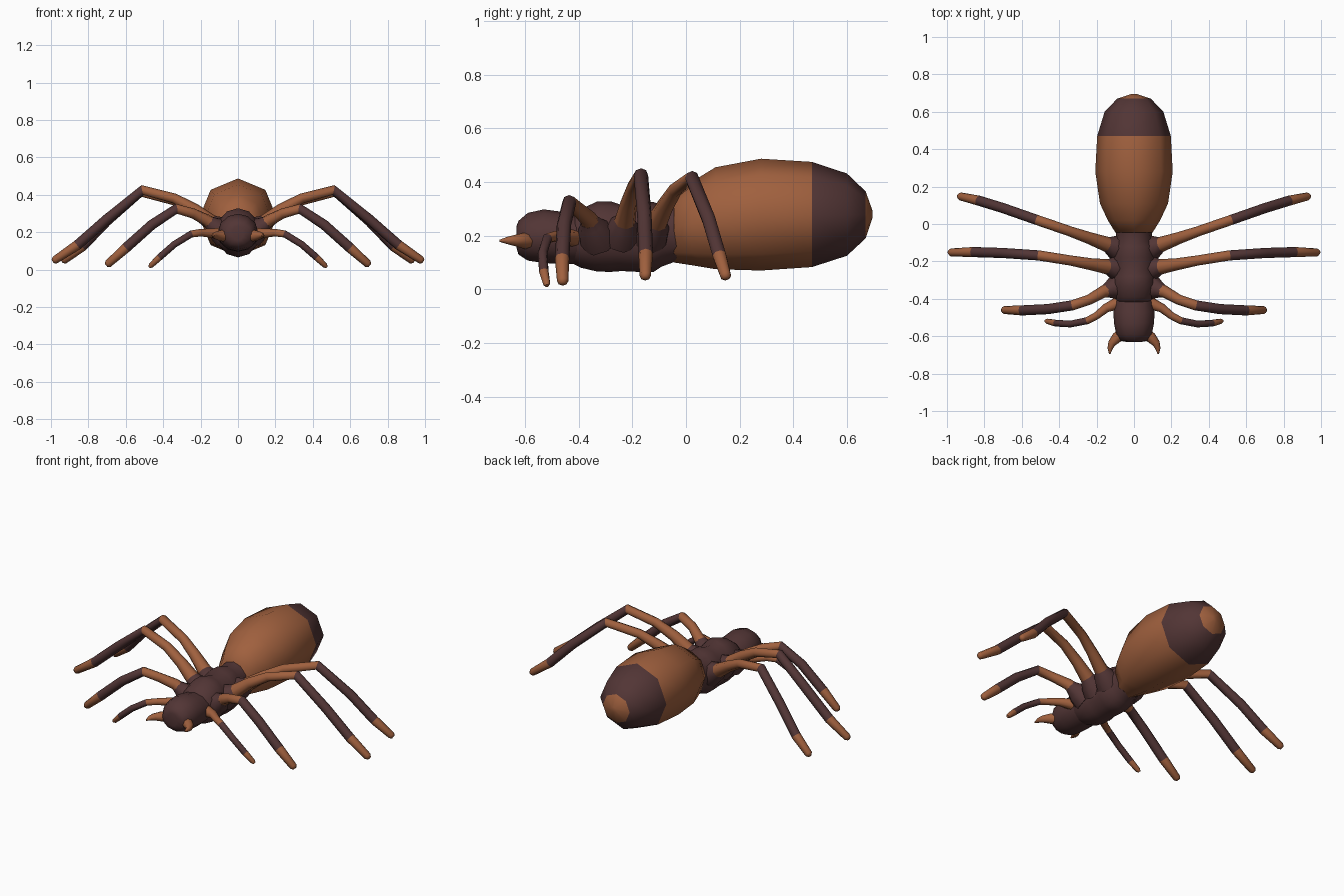
import bpy, bmesh, math
from mathutils import Vector

if "Cube" in bpy.data.objects:
    bpy.data.objects.remove(bpy.data.objects["Cube"])


def material(name, rgb):
    m = bpy.data.materials.new(name)
    m.diffuse_color = (*rgb, 1)
    m.use_nodes = True
    m.node_tree.nodes["Principled BSDF"].inputs["Base Color"].default_value = m.diffuse_color
    return m


DARK = material("dark brown", (0.085, 0.036, 0.036))
TAN = material("rust orange", (0.35, 0.117, 0.048))


def skin(name, rings, colour, angle=60, mirror=False):
    """Join equal rings of points with quads, cap the ends; colour(i) picks each band's material."""
    bm = bmesh.new()
    loops = [[bm.verts.new(p) for p in r] for r in rings]
    n = len(loops[0])
    for i, (a, b) in enumerate(zip(loops, loops[1:])):
        for k in range(n):
            f = bm.faces.new((a[k], a[(k + 1) % n], b[(k + 1) % n], b[k]))
            f.material_index = colour(i)
    bm.faces.new(loops[0]).material_index = colour(0)
    bm.faces.new(loops[-1]).material_index = colour(len(rings) - 2)
    bmesh.ops.recalc_face_normals(bm, faces=bm.faces)
    me = bpy.data.meshes.new(name)
    bm.to_mesh(me)
    bm.free()
    me.materials.append(DARK)
    me.materials.append(TAN)
    ob = bpy.data.objects.new(name, me)
    bpy.context.collection.objects.link(ob)
    bpy.ops.object.select_all(action='DESELECT')
    ob.select_set(True)
    bpy.context.view_layer.objects.active = ob
    bpy.ops.object.shade_smooth_by_angle(angle=math.radians(angle))
    if mirror:
        ob.modifiers.new("Mirror", 'MIRROR')
    return ob


def body(name, sections, sides, colour):
    """Loft along y; each section is (y, half width, bottom z, top z)."""
    rings = []
    for y, w, lo, hi in sections:
        c, h = (lo + hi) / 2, (hi - lo) / 2
        rings.append([(w * math.sin(t), y, c + h * math.cos(t))
                      for t in (2 * math.pi * k / sides for k in range(sides))])
    return skin(name, rings, colour)


def limb(name, path, colour, sides=8):
    """Tapered tube through (x, y, z, radius) points, mirrored to both sides."""
    pts = [Vector(p[:3]) for p in path]
    rings = []
    for i, p in enumerate(pts):
        t = Vector()
        if i:
            t += (p - pts[i - 1]).normalized()
        if i < len(pts) - 1:
            t += (pts[i + 1] - p).normalized()
        t.normalize()
        side = t.cross(Vector((0, 0, 1))).normalized()
        up = side.cross(t)
        r = path[i][3]
        rings.append([p + r * (side * math.cos(a) + up * math.sin(a))
                      for a in (2 * math.pi * k / sides for k in range(sides))])
    return skin(name, rings, colour, mirror=True)


# Abdomen: orange front, dark band, orange tail cap
body("abdomen", [
    (-0.045, 0.10, 0.10, 0.355), (0.02, 0.14, 0.09, 0.40), (0.11, 0.182, 0.075, 0.455),
    (0.28, 0.207, 0.07, 0.487), (0.47, 0.197, 0.083, 0.475), (0.60, 0.157, 0.125, 0.432),
    (0.67, 0.09, 0.19, 0.365), (0.695, 0.015, 0.265, 0.295)], 8,
    lambda i: 0 if i in (4, 5) else 1)

# Thorax with two swollen segments, and head
body("thorax", [
    (-0.43, 0.09, 0.10, 0.27), (-0.39, 0.108, 0.08, 0.30), (-0.33, 0.118, 0.066, 0.328),
    (-0.28, 0.115, 0.065, 0.328), (-0.24, 0.112, 0.068, 0.314), (-0.18, 0.118, 0.065, 0.326),
    (-0.12, 0.112, 0.065, 0.325), (-0.09, 0.10, 0.085, 0.315), (-0.035, 0.095, 0.105, 0.325)],
    12, lambda i: 0)
body("head", [
    (-0.632, 0.03, 0.155, 0.235), (-0.625, 0.072, 0.13, 0.255), (-0.59, 0.095, 0.107, 0.285),
    (-0.53, 0.107, 0.098, 0.298), (-0.47, 0.11, 0.095, 0.29), (-0.40, 0.10, 0.095, 0.275)],
    12, lambda i: 0)

# Legs: root, hip, knee, shin, ankle, tip
LEGS = {
    "hind_leg": [(0.10, -0.125, 0.22), (0.24, -0.075, 0.315), (0.34, -0.04, 0.37),
                 (0.52, 0.022, 0.415), (0.70, 0.085, 0.26), (0.83, 0.125, 0.125), (0.93, 0.148, 0.05)],
    "middle_leg": [(0.10, -0.235, 0.22), (0.23, -0.215, 0.32), (0.34, -0.195, 0.38),
                   (0.51, -0.168, 0.425), (0.70, -0.155, 0.27), (0.86, -0.15, 0.13), (0.98, -0.152, 0.05)],
    "front_leg": [(0.10, -0.34, 0.21), (0.17, -0.365, 0.265), (0.24, -0.405, 0.30),
                  (0.33, -0.435, 0.325), (0.46, -0.455, 0.24), (0.60, -0.462, 0.115), (0.695, -0.46, 0.03)],
}
RADII = [0.045, 0.032, 0.027, 0.027, 0.027, 0.027, 0.021]


def rounded(pts, radii):
    """Add a small blunt end after the last point."""
    path = [(*p, r) for p, r in zip(pts, radii)]
    a, b = Vector(pts[-2]), Vector(pts[-1])
    return path + [(*(b + (b - a).normalized() * 0.013), radii[-1] * 0.5)]


for name, pts in LEGS.items():
    limb(name, rounded(pts, RADII), lambda i: 0 if i in (3, 4) else 1)
    # Dark socket flaring out of the thorax
    a, b = Vector(pts[0]), Vector(pts[1])
    d = (b - a).normalized()
    limb(name + "_socket", [(*(a - d * 0.04), 0.075), (*(a + d * 0.015), 0.062),
                            (*(a + d * 0.05), 0.044), (*(a + d * 0.075), 0.034)], lambda i: 0)

# Feelers beside the head
limb("feeler", rounded(
    [(0.08, -0.42, 0.19), (0.15, -0.45, 0.195), (0.20, -0.49, 0.197), (0.25, -0.517, 0.19),
     (0.34, -0.535, 0.135), (0.42, -0.53, 0.065), (0.465, -0.52, 0.022)],
    [0.034, 0.024, 0.02, 0.019, 0.018, 0.018, 0.014]), lambda i: 0 if i in (3, 4) else 1)

# Curved jaws
limb("jaw", [(0.06, -0.585, 0.18, 0.032), (0.092, -0.608, 0.181, 0.029), (0.118, -0.638, 0.182, 0.021),
             (0.128, -0.665, 0.182, 0.014), (0.13, -0.695, 0.181, 0.004)], lambda i: 1)
